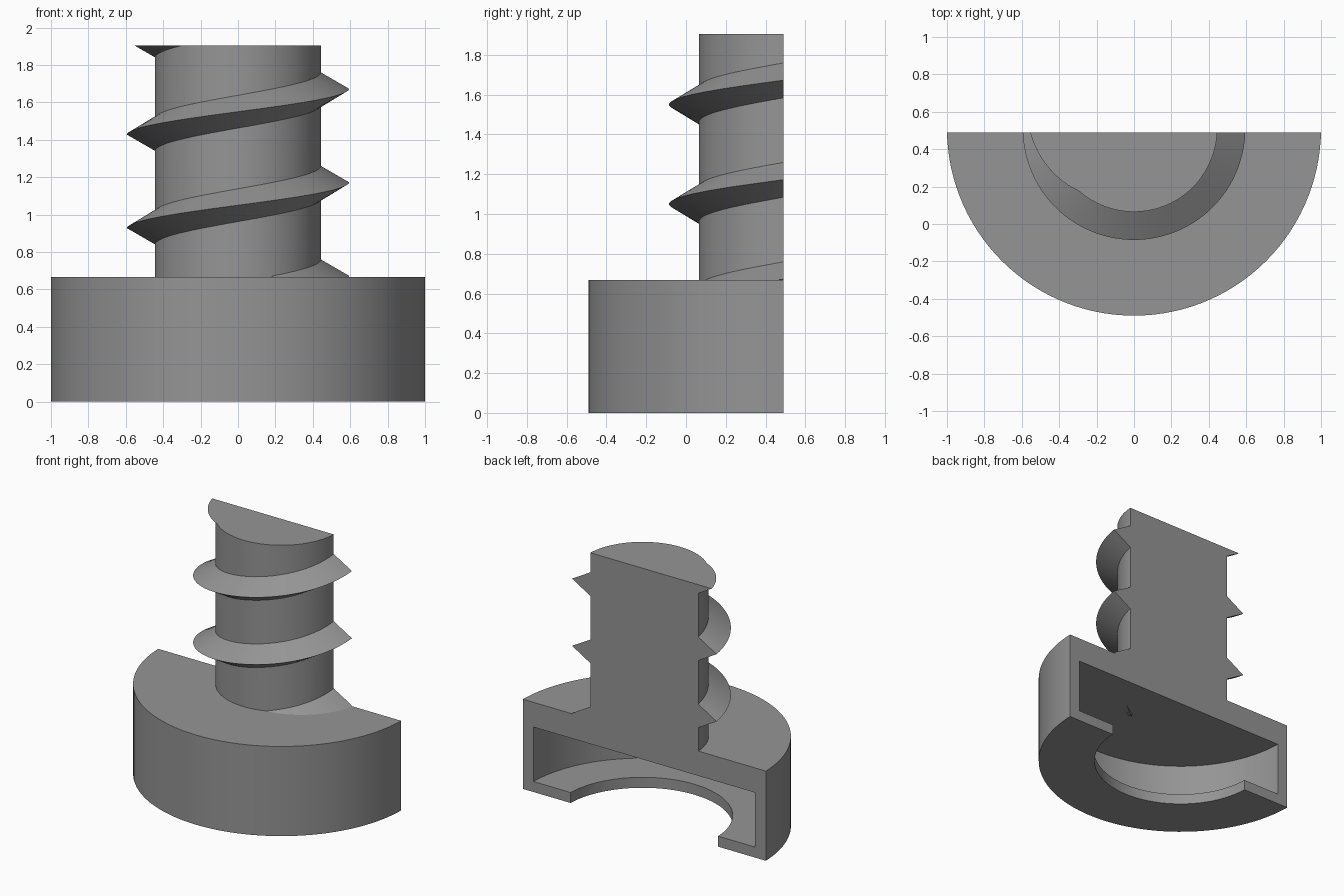
import bpy, bmesh, math

if "Cube" in bpy.data.objects:
    bpy.data.objects.remove(bpy.data.objects["Cube"])

AXIS_Y = 0.51          # rotation axis sits just behind the flat cut
CUT_Y = 0.49           # flat section face
TOP = 1.905
BASE_H = 0.667
PITCH = 0.5
SHAFT_R, TIP_R, TOOTH = 0.445, 0.595, 0.0875

grey = bpy.data.materials.new("grey")
grey.diffuse_color = (0.3, 0.3, 0.3, 1)
grey.use_nodes = True
grey.node_tree.nodes["Principled BSDF"].inputs["Base Color"].default_value = grey.diffuse_color


def finish(name, bm):
    bmesh.ops.recalc_face_normals(bm, faces=bm.faces)
    mesh = bpy.data.meshes.new(name)
    bm.to_mesh(mesh)
    bm.free()
    mesh.materials.append(grey)
    obj = bpy.data.objects.new(name, mesh)
    bpy.context.collection.objects.link(obj)
    return obj


def lathe(name, profile, seg=120):
    """Revolve an (r, z) outline whose two ends lie on the axis."""
    bm = bmesh.new()
    vs = [bm.verts.new((r, AXIS_Y, z)) for r, z in profile]
    es = [bm.edges.new(p) for p in zip(vs, vs[1:])]
    bmesh.ops.spin(bm, geom=vs + es, cent=(0, AXIS_Y, 0), axis=(0, 0, 1),
                   angle=2 * math.pi, steps=seg, use_duplicate=False)
    bmesh.ops.remove_doubles(bm, verts=bm.verts, dist=1e-5)
    return finish(name, bm)


def thread(name, tip_z, start, end):
    """Sweep a triangular tooth along a helix; tip_z is its height at angle 0."""
    bm = bmesh.new()
    inner = 0.38
    half = TOOTH * (TIP_R - inner) / (TIP_R - SHAFT_R)
    rings = []
    steps = int((end - start) / 3)
    for i in range(steps + 1):
        a = math.radians(start + (end - start) * i / steps)
        z = tip_z + PITCH * a / (2 * math.pi)
        rings.append([bm.verts.new((r * math.cos(a), AXIS_Y + r * math.sin(a), z + dz))
                      for r, dz in ((inner, -half), (TIP_R, 0), (inner, half))])
    for p, q in zip(rings, rings[1:]):
        for k in range(3):
            n = (k + 1) % 3
            bm.faces.new((p[k], p[n], q[n], q[k]))
    bm.faces.new(rings[0])
    bm.faces.new(rings[-1])
    return finish(name, bm)


def boolean(target, tool, operation):
    mod = target.modifiers.new(operation.lower(), 'BOOLEAN')
    mod.operation, mod.object, mod.solver = operation, tool, 'EXACT'
    bpy.context.view_layer.objects.active = target
    bpy.ops.object.modifier_apply(modifier=mod.name)
    bpy.data.objects.remove(tool)


# hollow round base with a lipped opening below, and the solid shaft above
cap = lathe("threaded_cap_half", [
    (0, 0.483), (0.913, 0.483), (0.913, 0.078), (0.607, 0.078), (0.607, 0),
    (1, 0), (1, BASE_H), (SHAFT_R, BASE_H), (SHAFT_R, 2.2), (0, 2.2)])

# helical thread, one tooth per turn on the kept side
for tip_z, start in ((0.675, -66), (1.175, -192), (1.675, -192)):
    boolean(cap, thread("thread_turn", tip_z, start, 12), 'UNION')

# the topmost turn begins again at the left and is trimmed by the flat top
boolean(cap, thread("thread_end", 2.175, -192, -90), 'UNION')

# keep only the front half, below the top plane
bm = bmesh.new()
bmesh.ops.create_cube(bm, size=1)
for v in bm.verts:
    v.co.x *= 2.6
    v.co.y = CUT_Y if v.co.y > 0 else -0.8
    v.co.z = TOP if v.co.z > 0 else -0.3
boolean(cap, finish("keep_block", bm), 'INTERSECT')

bpy.ops.object.select_all(action='DESELECT')
cap.select_set(True)
bpy.context.view_layer.objects.active = cap
bpy.ops.object.shade_smooth_by_angle(angle=math.radians(25))
